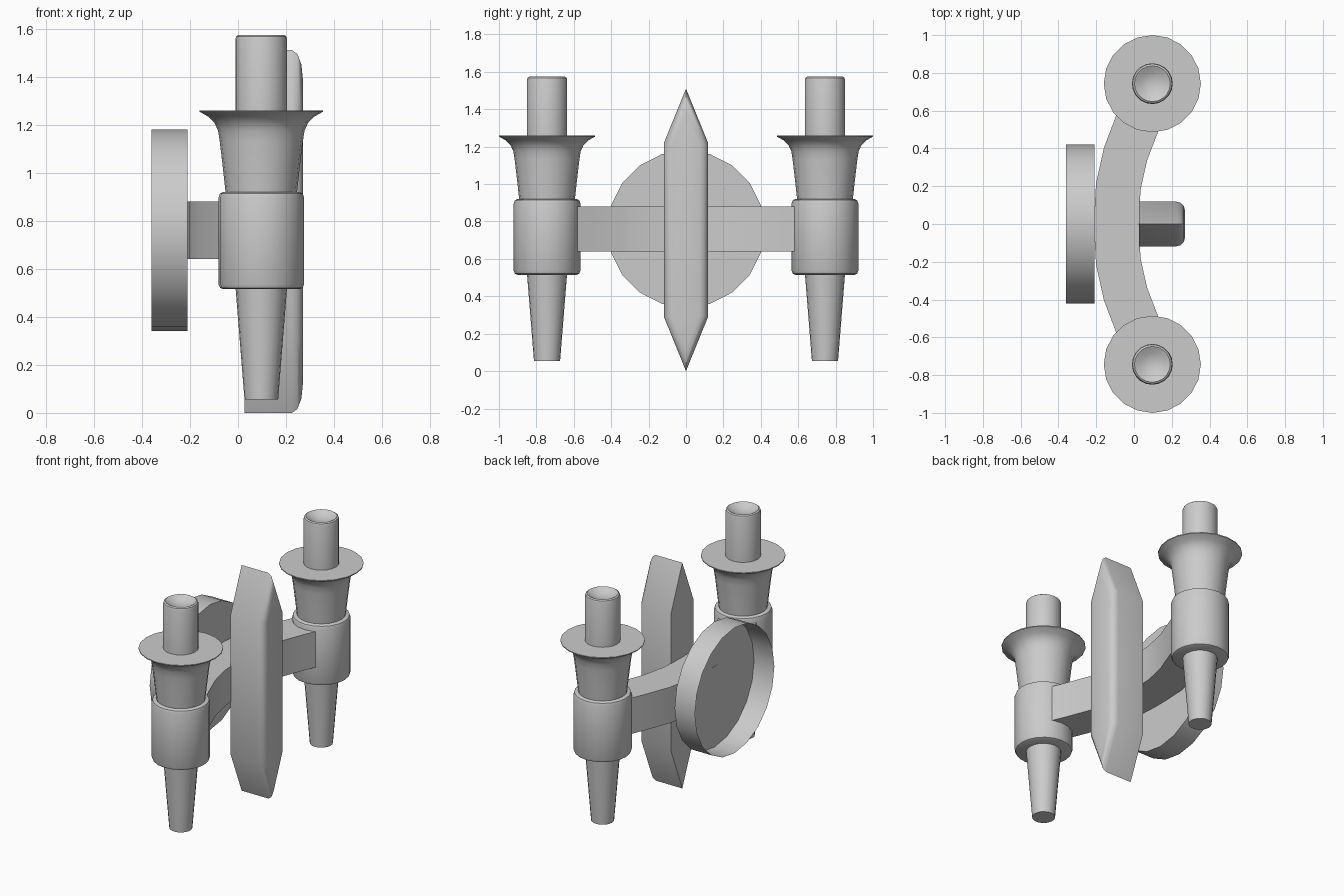
import bpy, bmesh, math
from mathutils import Vector

if "Cube" in bpy.data.objects:
    bpy.data.objects.remove(bpy.data.objects["Cube"])

SIDES = 20


def finish(name, bm, angle=35, recalc=True):
    if recalc:
        bmesh.ops.recalc_face_normals(bm, faces=bm.faces[:])
    mesh = bpy.data.meshes.new(name)
    bm.to_mesh(mesh)
    bm.free()
    obj = bpy.data.objects.new(name, mesh)
    bpy.context.collection.objects.link(obj)
    bpy.ops.object.select_all(action='DESELECT')
    bpy.context.view_layer.objects.active = obj
    obj.select_set(True)
    bpy.ops.object.shade_smooth_by_angle(angle=math.radians(angle))
    return obj


def lathe(name, profile, x, y):
    """Revolve (radius, z) points around a vertical axis; ends close on the axis."""
    bm = bmesh.new()
    verts = [bm.verts.new((r, 0, z)) for r, z in profile]
    edges = [bm.edges.new(p) for p in zip(verts, verts[1:])]
    bmesh.ops.spin(bm, geom=verts + edges, cent=(0, 0, 0), axis=(0, 0, 1),
                   angle=math.tau, steps=SIDES, use_duplicate=False)
    bmesh.ops.remove_doubles(bm, verts=bm.verts[:], dist=0.0005)
    bmesh.ops.translate(bm, verts=bm.verts[:], vec=(x, y, 0))
    return finish(name, bm)


# Torch parts, one set on each end of the arm
TORCH = {
    "torch_tip": [(0, 0.055), (0.07, 0.055), (0.108, 0.53), (0, 0.53)],
    "torch_collar": [(0, 0.515), (0.158, 0.515), (0.172, 0.521), (0.178, 0.535),
                     (0.178, 0.897), (0.172, 0.914), (0.158, 0.92), (0, 0.92)],
    "torch_cup": [(0, 0.91), (0.148, 0.91), (0.16, 1.02), (0.173, 1.13), (0.18, 1.175),
                  (0.195, 1.208), (0.22, 1.233), (0.257, 1.254), (0.257, 1.26), (0, 1.26)],
    "torch_candle": [(0, 1.25), (0.108, 1.25), (0.108, 1.555), (0.104, 1.568), (0.095, 1.574),
                     (0.087, 1.57), (0.06, 1.554), (0.03, 1.545), (0, 1.542)],
}
for side, label in ((-1, "near"), (1, "far")):
    for part, profile in TORCH.items():
        lathe(f"{part}_{label}", profile, 0.097, side * 0.743)

# Curved arm: rectangular section swept along a shallow arc
half = [(-0.083, 0.2), (-0.045, 0.37), (0.02, 0.54), (0.075, 0.67)]
path = [(x, -y) for x, y in reversed(half)] + [(-0.094, 0)] + half
bm = bmesh.new()
rings = []
for i, p in enumerate(path):
    a, b = Vector(path[max(i - 1, 0)]), Vector(path[min(i + 1, len(path) - 1)])
    t = (b - a).normalized()
    n = Vector((t.y, -t.x)) * 0.119
    rings.append([bm.verts.new((p[0] + s * n.x, p[1] + s * n.y, z))
                  for s, z in ((-1, 0.64), (1, 0.64), (1, 0.88), (-1, 0.88))])
for r0, r1 in zip(rings, rings[1:]):
    for k in range(4):
        bm.faces.new((r0[k], r0[(k + 1) % 4], r1[(k + 1) % 4], r1[k]))
bm.faces.new(rings[0])
bm.faces.new(rings[-1])
finish("arm", bm)

# Wall plate: round dish, open at the back
bm = bmesh.new()
front, back = [[bm.verts.new((x, 0.42 * math.cos(math.tau * i / SIDES),
                              0.76 + 0.42 * math.sin(math.tau * i / SIDES)))
                for i in range(SIDES)] for x in (-0.21, -0.36)]
bm.faces.new(front)
for i in range(SIDES):
    j = (i + 1) % SIDES
    bm.faces.new((front[j], front[i], back[i], back[j]))
finish("wall_plate", bm, recalc=False)

# Central shield: tall pointed bar with rounded front edges
bm = bmesh.new()
outline = [(0, 0), (0.118, 0.29), (0.118, 1.22), (0, 1.51), (-0.118, 1.22), (-0.118, 0.29)]
base = bm.faces.new([bm.verts.new((0.027, y, z)) for y, z in outline])
ext = bmesh.ops.extrude_face_region(bm, geom=[base], use_keep_orig=True)
top = [v for v in ext['geom'] if isinstance(v, bmesh.types.BMVert)]
bmesh.ops.translate(bm, verts=top, vec=(0.243, 0, 0))
bmesh.ops.recalc_face_normals(bm, faces=bm.faces[:])
rim = [e for e in bm.edges if all(v.co.x > 0.2 for v in e.verts)]
bmesh.ops.bevel(bm, geom=rim, offset=0.045, offset_type='OFFSET', segments=3,
                profile=0.5, affect='EDGES')
finish("center_bar", bm, angle=31)
